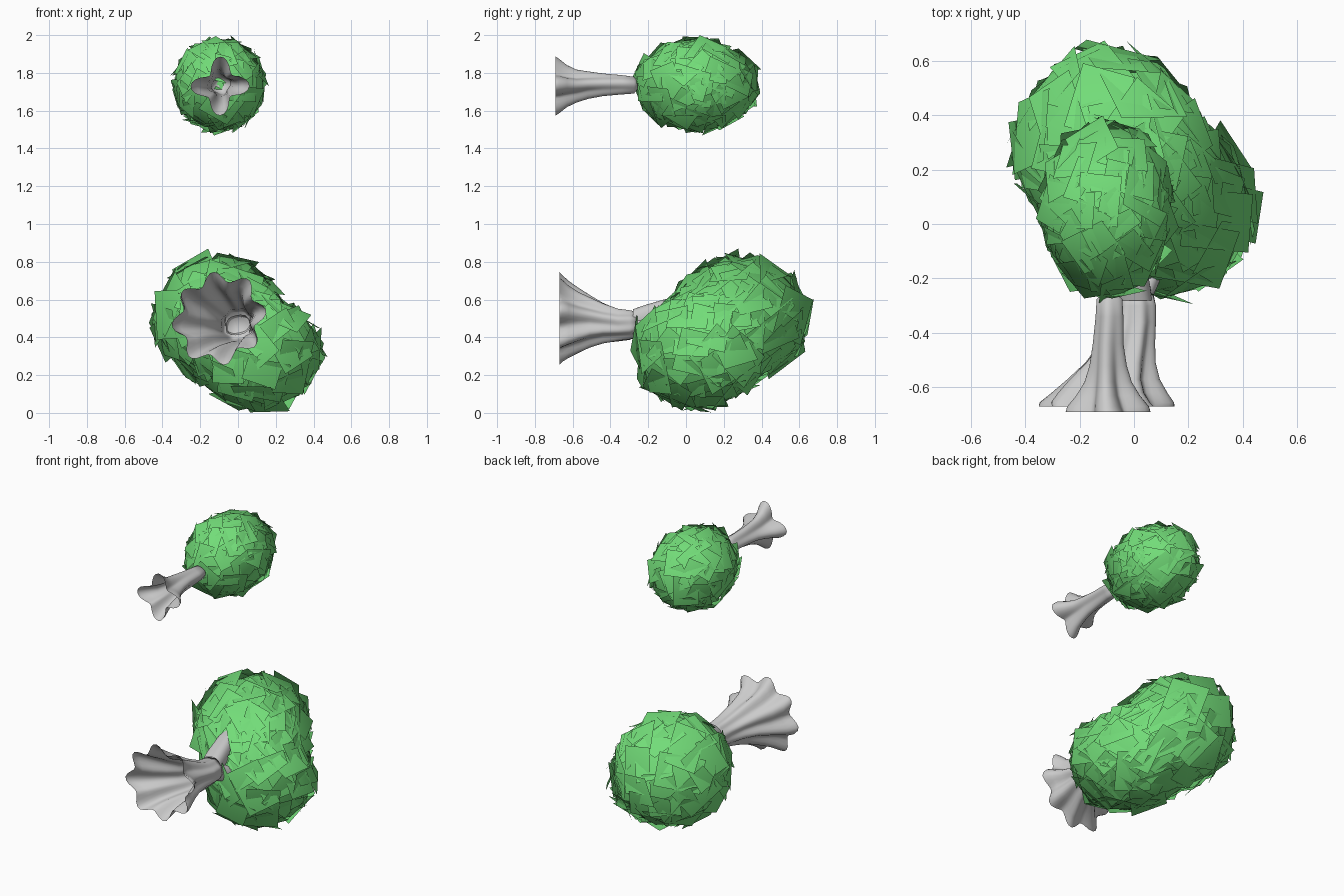
import bpy, bmesh, math, random
from mathutils import Vector, Matrix
from mathutils.bvhtree import BVHTree

if "Cube" in bpy.data.objects:
    bpy.data.objects.remove(bpy.data.objects["Cube"])

random.seed(11)
green = bpy.data.materials.new("leaf_green")
green.diffuse_color = (0.17, 0.72, 0.19, 1)
green.use_nodes = True
green.node_tree.nodes["Principled BSDF"].inputs["Base Color"].default_value = green.diffuse_color


def finish(name, bm):
    me = bpy.data.meshes.new(name)
    bm.to_mesh(me)
    bm.free()
    ob = bpy.data.objects.new(name, me)
    bpy.context.collection.objects.link(ob)
    for p in me.polygons:
        p.use_smooth = True
    return ob


def fluted_tube(name, rings, lobes, phase, sides=48):
    """Tube along +y, open at the foot; each ring is (x, y, z, radius, flute depth)."""
    bm = bmesh.new()
    prev = None
    for i, (x, y, z, r, d) in enumerate(rings):
        ring = []
        for k in range(sides):
            a = 2 * math.pi * k / sides
            wob = 1 + d * math.cos(lobes * (a - phase - 0.04 * i)) + 0.04 * math.sin(2 * a + i)
            ring.append(bm.verts.new((x + r * wob * math.cos(a), y, z + r * wob * math.sin(a))))
        if prev:
            for k in range(sides):
                n = (k + 1) % sides
                bm.faces.new((prev[k], ring[k], ring[n], prev[n]))
        prev = ring
    bm.faces.new(prev)
    bmesh.ops.recalc_face_normals(bm, faces=bm.faces)
    return finish(name, bm)


def hull_of(blobs):
    """Search tree of the convex skin around ellipsoids given as (centre, radii)."""
    bm = bmesh.new()
    for c, r in blobs:
        bmesh.ops.create_icosphere(bm, subdivisions=4, radius=1,
                                   matrix=Matrix.Translation(c) @ Matrix.Diagonal((*r, 1)))
    res = bmesh.ops.convex_hull(bm, input=bm.verts)
    inside = [e for e in res["geom_interior"] if isinstance(e, bmesh.types.BMVert)]
    bmesh.ops.delete(bm, geom=inside, context='VERTS')
    bmesh.ops.recalc_face_normals(bm, faces=bm.faces)
    tree = BVHTree.FromBMesh(bm)
    bm.free()
    return tree


def blob_reach(o, u, blobs):
    """Farthest distance along u from o to any of the ellipsoids."""
    best = 0
    for c, r in blobs:
        p = Vector([(o[j] - c[j]) / r[j] for j in range(3)])
        d = Vector([u[j] / r[j] for j in range(3)])
        disc = p.dot(d) ** 2 - d.dot(d) * (p.dot(p) - 1)
        if disc > 0:
            best = max(best, (-p.dot(d) + math.sqrt(disc)) / d.dot(d))
    return best


def leaf_crown(name, blobs, count, size, tilt, fill=0.55):
    """Leaf cards over merged ellipsoids, shaded like the smooth skin below."""
    tree = hull_of(blobs)
    o = sum((Vector(c) for c, r in blobs), Vector()) / len(blobs)
    bm = bmesh.new()
    normals = []
    for i in range(count):
        h = 1 - 2 * (i + 0.5) / count
        a = i * math.pi * (3 - math.sqrt(5)) + random.uniform(-0.15, 0.15)
        s = math.sqrt(1 - h * h)
        u = Vector((s * math.cos(a), h, s * math.sin(a)))
        hit, n, _, dist = tree.ray_cast(o, u)
        reach = fill * dist + (1 - fill) * blob_reach(o, u, blobs)
        p = o + u * reach * random.uniform(0.96, 1.01)
        if n.dot(u) < 0:
            n = -n
        lean = Vector([random.uniform(-tilt, tilt) for _ in range(3)])
        rot = (n + lean).to_track_quat('Z', 'Y').to_matrix() @ Matrix.Rotation(random.uniform(0, 6.28), 3, 'Z')
        w, l = size * random.uniform(0.42, 0.55), size * random.uniform(0.5, 0.68)
        vs = []
        for sx, sy in ((-1, -1), (1, -1), (1, 1), (-1, 1)):
            q = p + rot @ Vector((sx * w, sy * l, 0))
            q.z = min(max(q.z, 0.0), 2.0)
            vs.append(bm.verts.new(q))
            normals.append((n + (q - o).normalized()).normalized())
        bm.faces.new(vs)
    ob = finish(name, bm)
    ob.data.normals_split_custom_set_from_vertices(normals)
    ob.data.materials.append(green)
    return ob


# Small tree: four-rooted trunk and one oval crown
fluted_tube("small_trunk", [
    (-0.095, -0.69, 1.73, 0.119, 0.31), (-0.095, -0.67, 1.73, 0.112, 0.31),
    (-0.095, -0.63, 1.73, 0.090, 0.28), (-0.095, -0.58, 1.73, 0.072, 0.22),
    (-0.095, -0.52, 1.735, 0.061, 0.17), (-0.095, -0.44, 1.737, 0.053, 0.11),
    (-0.09, -0.34, 1.737, 0.048, 0.08), (-0.09, -0.275, 1.735, 0.044, 0.06),
    (-0.09, -0.255, 1.735, 0.02, 0.0)], 4, math.pi / 2)
leaf_crown("small_crown", [((-0.1, 0.055, 1.735), (0.225, 0.305, 0.228))], 95, 0.15, 0.18)

# Large tree: eight-rooted trunk that forks into a wide merged crown
PH = math.radians(53)
fluted_tube("large_trunk", [
    (-0.10, -0.67, 0.50, 0.222, 0.13), (-0.10, -0.655, 0.50, 0.215, 0.13),
    (-0.09, -0.62, 0.495, 0.188, 0.13), (-0.075, -0.57, 0.49, 0.158, 0.12),
    (-0.05, -0.51, 0.485, 0.128, 0.10), (-0.025, -0.44, 0.475, 0.102, 0.08),
    (-0.005, -0.36, 0.465, 0.085, 0.05), (0.0, -0.3, 0.465, 0.08, 0.04),
    (0.0, -0.26, 0.468, 0.07, 0.03)], 8, PH, 64)
# Branches start at the trunk's closed end
fluted_tube("upper_branch", [
    (0.0, -0.28, 0.48, 0.07, 0.04), (-0.01, -0.22, 0.505, 0.068, 0.04),
    (-0.02, -0.14, 0.535, 0.062, 0.04), (-0.04, -0.03, 0.57, 0.055, 0.03),
    (-0.06, 0.08, 0.59, 0.045, 0.0), (-0.07, 0.15, 0.6, 0.02, 0.0)], 4, PH, 32)
fluted_tube("lower_branch", [
    (0.0, -0.28, 0.455, 0.066, 0.04), (0.03, -0.22, 0.43, 0.06, 0.04),
    (0.065, -0.15, 0.40, 0.052, 0.03), (0.09, -0.08, 0.37, 0.03, 0.0)], 4, PH, 32)
leaf_crown("large_crown", [((-0.1, 0.285, 0.5), (0.315, 0.345, 0.305)),
                           ((0.11, 0.06, 0.32), (0.305, 0.30, 0.275))], 135, 0.225, 0.16)
